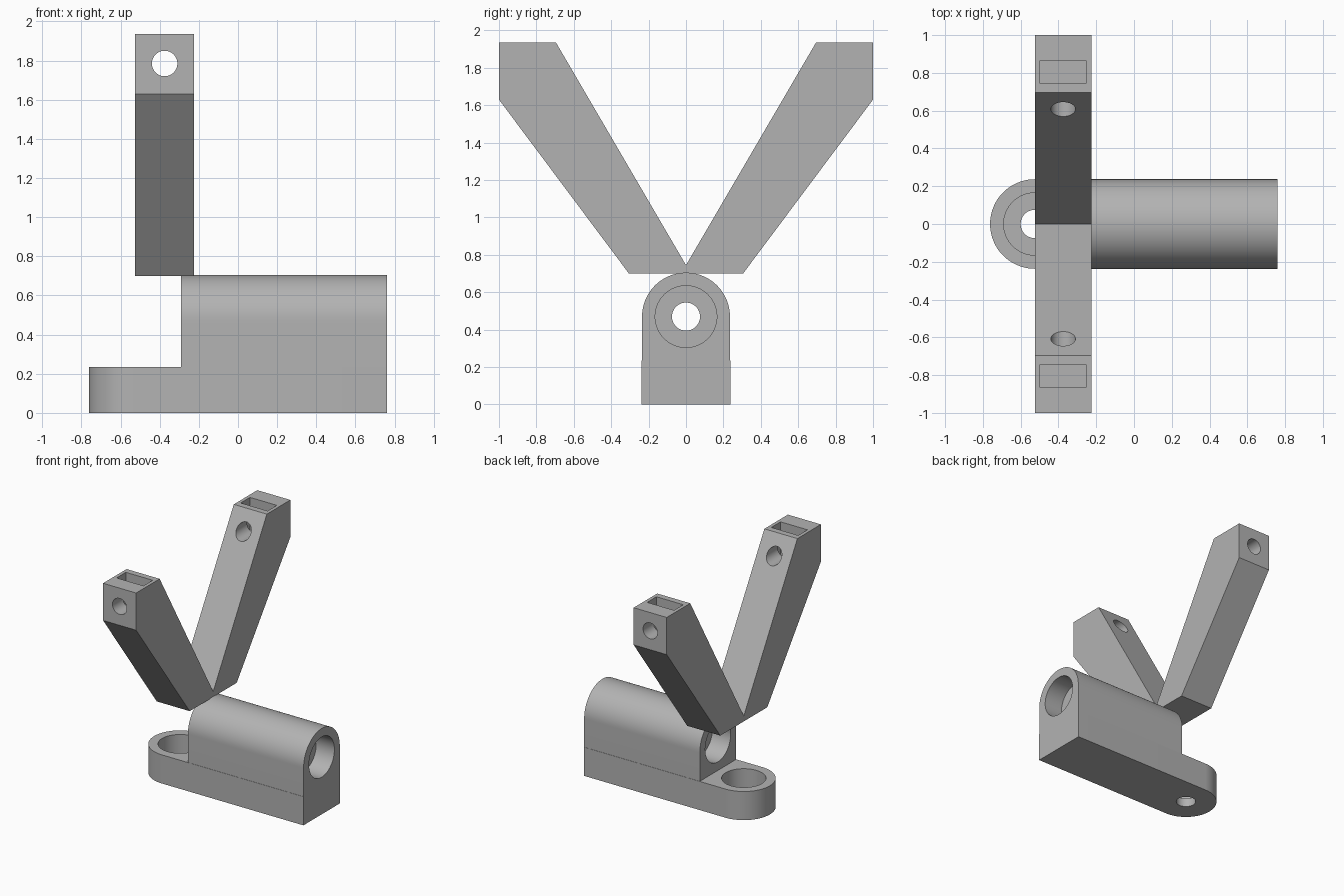
import bpy, bmesh, math
from mathutils import Matrix, Vector

cube = bpy.data.objects.get("Cube")
if cube:
    bpy.data.objects.remove(cube)

grey = bpy.data.materials.new("plain grey")
grey.use_nodes = True
grey.diffuse_color = (0.45, 0.45, 0.45, 1)
grey.node_tree.nodes["Principled BSDF"].inputs["Base Color"].default_value = (0.45, 0.45, 0.45, 1)


def add(name, bm):
    bmesh.ops.recalc_face_normals(bm, faces=bm.faces)
    mesh = bpy.data.meshes.new(name)
    bm.to_mesh(mesh)
    bm.free()
    mesh.materials.append(grey)
    obj = bpy.data.objects.new(name, mesh)
    bpy.context.collection.objects.link(obj)
    return obj


def prism(name, points, depth):
    """Extrude a closed outline of 3D points along a vector."""
    bm = bmesh.new()
    face = bm.faces.new([bm.verts.new(p) for p in points])
    out = bmesh.ops.extrude_face_region(bm, geom=[face])
    verts = [v for v in out["geom"] if isinstance(v, bmesh.types.BMVert)]
    bmesh.ops.translate(bm, verts=verts, vec=depth)
    return add(name, bm)


def box(name, low, high):
    x, y, z = low
    X, Y, Z = high
    return prism(name, [(x, y, z), (X, y, z), (X, Y, z), (x, Y, z)], (0, 0, Z - z))


def rod(name, start, end, radius):
    start, end = Vector(start), Vector(end)
    axis = end - start
    bm = bmesh.new()
    turn = axis.to_track_quat("Z", "Y").to_matrix().to_4x4()
    bmesh.ops.create_cone(bm, cap_ends=True, segments=64, radius1=radius, radius2=radius,
                          depth=axis.length,
                          matrix=Matrix.Translation((start + end) / 2) @ turn)
    return add(name, bm)


def cut(obj, cutters):
    for c in cutters:
        mod = obj.modifiers.new("cut", "BOOLEAN")
        mod.operation, mod.solver, mod.object = "DIFFERENCE", "EXACT", c
    bpy.ops.object.select_all(action="DESELECT")
    bpy.context.view_layer.objects.active = obj
    obj.select_set(True)
    for mod in list(obj.modifiers):
        bpy.ops.object.modifier_apply(modifier=mod.name)
    for c in cutters:
        bpy.data.objects.remove(c)
    bpy.ops.object.shade_smooth_by_angle(angle=math.radians(30))


def half_circle(radius, start, steps=40):
    return [(radius * math.cos(start + math.pi * i / steps),
             radius * math.sin(start + math.pi * i / steps)) for i in range(steps + 1)]


HALF, BORE, HOLE = 0.235, 0.165, 0.075
END, EYE, STEP = 0.76, -0.525, -0.29

# Base plate with a rounded, counterbored end
outline = [(END, -HALF - 0.002, 0), (END, HALF + 0.002, 0)]
outline += [(EYE + x, y, 0) for x, y in half_circle(HALF + 0.002, math.pi / 2)]
base = prism("base_plate", outline, (0, 0, HALF))
cut(base, [rod("eye_hole", (EYE, 0, -0.1), (EYE, 0, 0.4), HOLE),
           rod("eye_bore", (EYE, 0, 0.07), (EYE, 0, 0.4), BORE)])

# Arched housing with a bearing bore at each end
axis_z = 2 * HALF
arch = [(STEP, -HALF, 0.2), (STEP, HALF, 0.2)]
arch += [(STEP, y, axis_z + z) for y, z in half_circle(HALF, 0)]
housing = prism("housing", arch, (END - STEP, 0, 0))
cut(housing, [rod("shaft_hole", (-0.5, 0, axis_z), (1, 0, axis_z), HOLE),
              rod("near_bore", (END - 0.165, 0, axis_z), (1, 0, axis_z), BORE),
              rod("far_bore", (-0.5, 0, axis_z), (STEP + 0.165, 0, axis_z), BORE)])

# Two slanted arms, each with a cross hole and a nut slot
ARM_X, ARM_W = -0.525, 0.30
profile = [(0, 0.70), (0, 0.745), (0.695, 1.935), (1, 1.935), (1, 1.63), (0.305, 0.70)]
for side, name in ((-1, "front_arm"), (1, "back_arm")):
    arm = prism(name, [(ARM_X, side * y, z) for y, z in profile], (ARM_W, 0, 0))
    mid = ARM_X + ARM_W / 2
    ys = sorted((side * 0.745, side * 0.865))
    cut(arm, [rod("bolt_hole", (mid, side * 0.4, 1.785), (mid, side * 1.2, 1.785), 0.065),
              box("nut_slot", (mid - 0.122, ys[0], 1.66), (mid + 0.122, ys[1], 2.1))])
